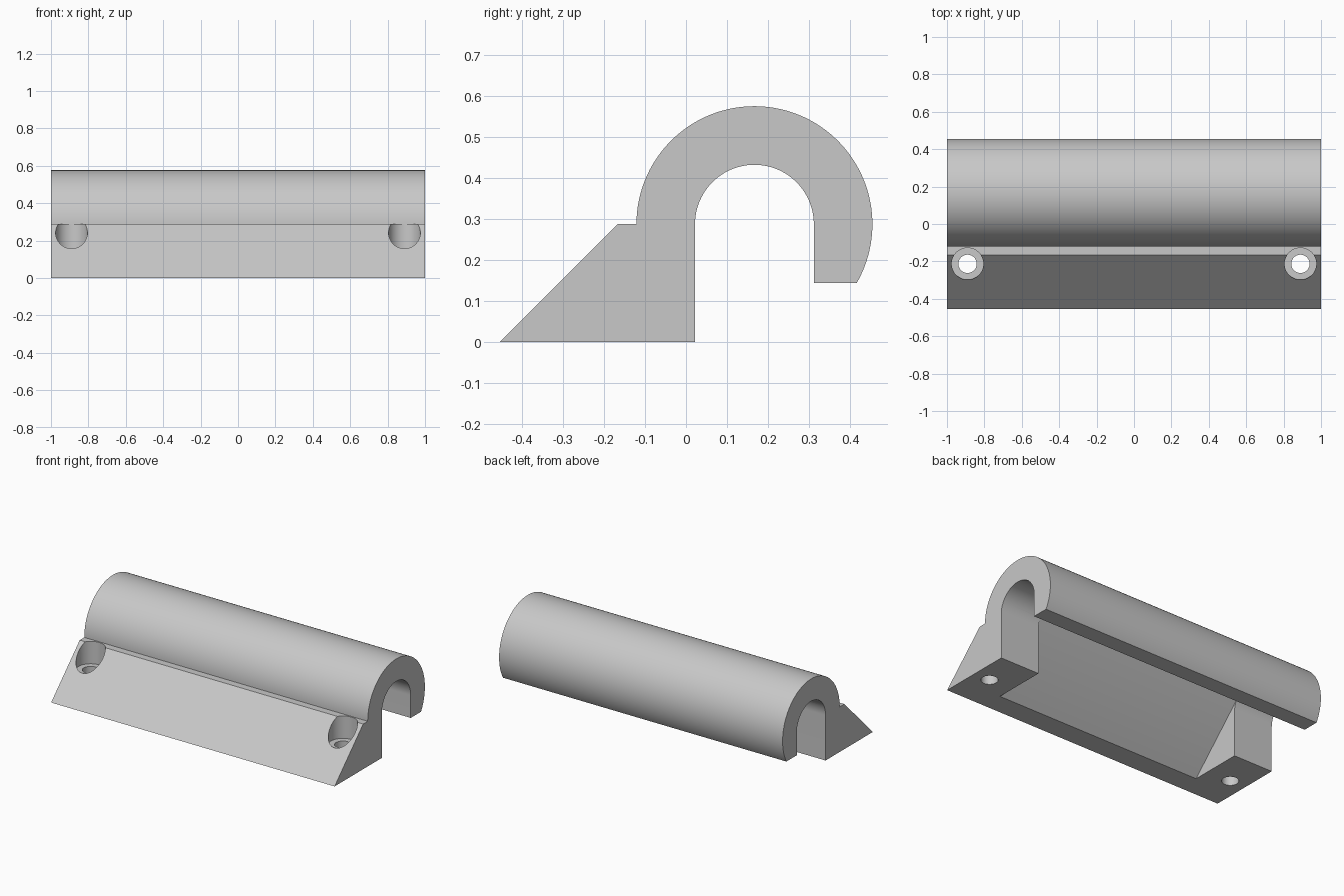
import bpy
import bmesh
from math import radians, sin, cos

if "Cube" in bpy.data.objects:
    bpy.data.objects.remove(bpy.data.objects["Cube"], do_unlink=True)

grey = bpy.data.materials.new("light grey")
grey.use_nodes = True
grey.diffuse_color = (0.58, 0.58, 0.58, 1)
grey.node_tree.nodes["Principled BSDF"].inputs["Base Color"].default_value = (0.58, 0.58, 0.58, 1)

# Main dimensions
HALF_LENGTH = 1.0
HOOK_Y, HOOK_Z = 0.167, 0.288
OUTER, INNER = 0.288, 0.145
LIP_Z = HOOK_Z - OUTER / 2


def arc(radius, start, end, steps):
    """Points of an arc about the hook axis, as (y, z)."""
    angles = [radians(start + (end - start) * i / steps) for i in range(steps + 1)]
    return [(HOOK_Y + radius * cos(a), HOOK_Z + radius * sin(a)) for a in angles]


def extrude_profile(name, profile, half):
    """Solid made from a (y, z) outline stretched along x."""
    bm = bmesh.new()
    face = bm.faces.new([bm.verts.new((-half, y, z)) for y, z in profile])
    result = bmesh.ops.extrude_face_region(bm, geom=[face])
    moved = [v for v in result["geom"] if isinstance(v, bmesh.types.BMVert)]
    bmesh.ops.translate(bm, verts=moved, vec=(2 * half, 0, 0))
    bmesh.ops.recalc_face_normals(bm, faces=bm.faces)
    mesh = bpy.data.meshes.new(name)
    bm.to_mesh(mesh)
    bm.free()
    obj = bpy.data.objects.new(name, mesh)
    bpy.context.collection.objects.link(obj)
    mesh.materials.append(grey)
    return obj


def cylinder_cutter(x, y, radius, bottom, top):
    bpy.ops.mesh.primitive_cylinder_add(
        vertices=48, radius=radius, depth=top - bottom, location=(x, y, (bottom + top) / 2))
    obj = bpy.context.object
    obj.data.materials.append(grey)
    return obj


def cut(target, cutter):
    """Subtract the cutter from the target and remove it."""
    cutter.hide_render = True
    mod = target.modifiers.new("cut", "BOOLEAN")
    mod.operation = "DIFFERENCE"
    mod.solver = "EXACT"
    mod.object = cutter
    bpy.ops.object.select_all(action="DESELECT")
    bpy.context.view_layer.objects.active = target
    target.select_set(True)
    bpy.ops.object.modifier_apply(modifier=mod.name)
    bpy.data.objects.remove(cutter, do_unlink=True)


# Hooked rail with a wedge foot
inner_back, inner_front = HOOK_Y + INNER, HOOK_Y - INNER
profile = [(-0.455, 0), (-0.167, HOOK_Z)]
profile += arc(OUTER, 180, -30, 84)
profile += [(inner_back, LIP_Z)]
profile += arc(INNER, 0, 180, 60)
profile += [(inner_front, 0)]
rail = extrude_profile("hooked_rail", profile, HALF_LENGTH)

# Hollow behind the sloped front, leaving a block at each end
hollow = [(-0.317, -0.0), (0.06, 0.377), (0.06, -0.05), (-0.367, -0.05)]
cut(rail, extrude_profile("hollow_cutter", hollow, 0.725))

# Counterbored screw holes
for side in (-1, 1):
    cut(rail, cylinder_cutter(side * 0.89, -0.213, 0.085, 0.145, 0.5))
    cut(rail, cylinder_cutter(side * 0.89, -0.213, 0.049, -0.1, 0.3))

bpy.ops.object.select_all(action="DESELECT")
rail.select_set(True)
bpy.context.view_layer.objects.active = rail
bpy.ops.object.shade_smooth_by_angle(angle=radians(25))
